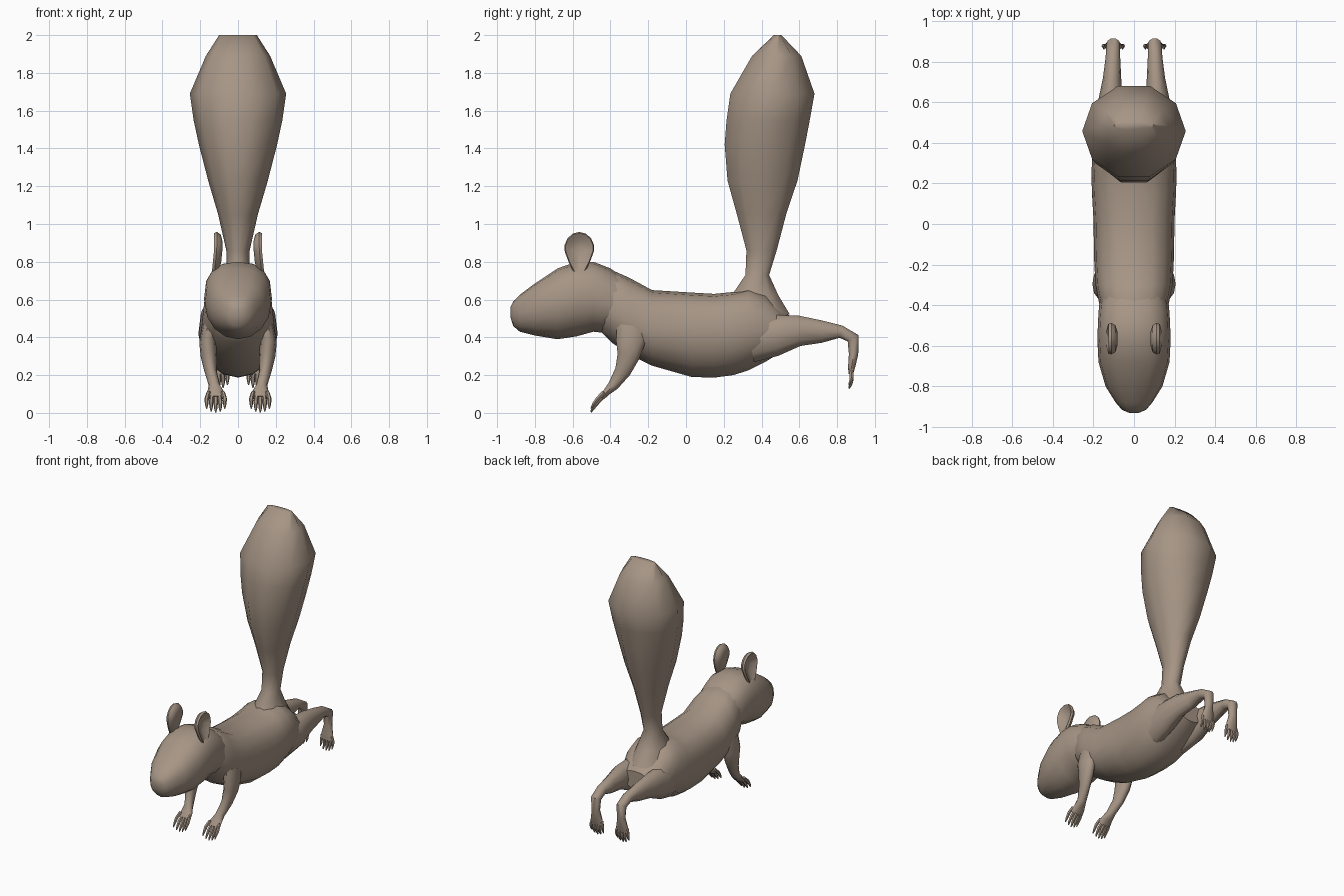
import bpy, bmesh, math
from mathutils import Vector

if "Cube" in bpy.data.objects:
    bpy.data.objects.remove(bpy.data.objects["Cube"])

fur = bpy.data.materials.new("brown fur")
fur.diffuse_color = (0.38, 0.30, 0.235, 1)
fur.use_nodes = True
fur.node_tree.nodes["Principled BSDF"].inputs["Base Color"].default_value = fur.diffuse_color


def loft(name, rings, mirror=False, angle=50):
    """Skin a closed surface through rings of equal point count."""
    bm = bmesh.new()
    vs = [[bm.verts.new(p) for p in r] for r in rings]
    n = len(vs[0])
    for a, b in zip(vs, vs[1:]):
        for i in range(n):
            j = (i + 1) % n
            bm.faces.new((a[i], a[j], b[j], b[i]))
    bm.faces.new(vs[0])
    bm.faces.new(vs[-1])
    bmesh.ops.recalc_face_normals(bm, faces=bm.faces)
    me = bpy.data.meshes.new(name)
    bm.to_mesh(me)
    bm.free()
    me.materials.append(fur)
    ob = bpy.data.objects.new(name, me)
    bpy.context.collection.objects.link(ob)
    if mirror:
        # mirror across the body midline
        ob.modifiers.new("mirror", 'MIRROR').use_mirror_merge = False
    bpy.ops.object.select_all(action='DESELECT')
    ob.select_set(True)
    bpy.context.view_layer.objects.active = ob
    bpy.ops.object.shade_smooth_by_angle(angle=math.radians(angle))
    return ob


def spow(v, e):
    return math.copysign(abs(v) ** e, v)


def trunk_ring(y, bot, top, w, mid, n=16):
    """Upright section: boxy above its widest height, rounded below."""
    zm = bot + (top - bot) * mid
    pts = []
    for i in range(n):
        a = 2 * math.pi * i / n
        c, s = math.cos(a), math.sin(a)
        e = 0.8 if s > 0 else 1.0
        h = (top - zm) if s > 0 else (zm - bot)
        pts.append((w * spow(c, e), y, zm + h * spow(s, e)))
    return pts


def limb_rings(path, n=10):
    """Rings across a path of (x, y, z, half width, half depth)."""
    P = [Vector(p[:3]) for p in path]
    X = Vector((1, 0, 0))
    out = []
    for k, p in enumerate(path):
        t = P[min(k + 1, len(P) - 1)] - P[max(k - 1, 0)]
        v = t.cross(X).normalized()
        out.append([P[k] + X * p[3] * math.cos(2 * math.pi * i / n)
                    + v * p[4] * math.sin(2 * math.pi * i / n) for i in range(n)])
    return out


# head: nose to back of skull (y, bottom, top, half width, widest height)
head = [(-0.93, .51, .56, .025, .5), (-0.915, .46, .59, .06, .5),
        (-0.88, .43, .625, .09, .5), (-0.80, .41, .685, .14, .5),
        (-0.68, .39, .765, .175, .5), (-0.58, .405, .80, .18, .5),
        (-0.49, .43, .80, .178, .5), (-0.40, .42, .765, .172, .45),
        (-0.32, .45, .71, .15, .45)]
loft("head", [trunk_ring(*r) for r in head])

# body: neck to rump
body = [(-0.46, .44, .74, .14, .45), (-0.39, .37, .755, .172, .4),
        (-0.30, .31, .715, .19, .42), (-0.18, .25, .65, .196, .45),
        (0.03, .19, .637, .20, .5), (0.15, .187, .63, .207, .52),
        (0.25, .20, .64, .21, .5), (0.33, .225, .66, .205, .48),
        (0.42, .27, .63, .19, .48), (0.50, .32, .54, .165, .5),
        (0.58, .37, .50, .10, .5)]
loft("body", [trunk_ring(*r) for r in body])

# tail: (z, front y, back y, half width)
tail = [(.52, .20, .55, .13), (.62, .24, .49, .10), (.73, .315, .44, .06),
        (.86, .32, .48, .062), (1.05, .27, .53, .105), (1.23, .22, .59, .158),
        (1.42, .205, .63, .207), (1.55, .215, .655, .235), (1.69, .235, .68, .255),
        (1.89, .35, .61, .17), (2.0, .465, .505, .10)]
loft("tail", [[(w * math.cos(2 * math.pi * i / 10),
                (f + b) / 2 + (b - f) / 1.9 * math.sin(2 * math.pi * i / 10), z)
               for i in range(10)] for z, f, b, w in tail])

# front legs with palms
loft("front_leg", limb_rings([
    (.145, -.28, .46, .045, .09), (.16, -.295, .37, .045, .08),
    (.155, -.305, .30, .043, .062), (.145, -.335, .22, .033, .045),
    (.125, -.385, .145, .03, .03), (.118, -.42, .11, .045, .02),
    (.118, -.445, .08, .048, .014)]), True)

# hind legs stretched back, feet hanging down
loft("hind_leg", limb_rings([
    (.10, .34, .39, .08, .13), (.115, .47, .41, .08, .115),
    (.118, .60, .435, .06, .085), (.108, .72, .43, .045, .062),
    (.104, .82, .43, .036, .035), (.102, .885, .395, .034, .035),
    (.102, .887, .31, .029, .026), (.102, .877, .245, .046, .02),
    (.102, .872, .205, .048, .013)]), True)

# toes: splayed, slightly bent, the middle ones longer
for k in range(5):
    s = (k - 2) / 2
    drop = 0.02 * s * s
    x, x1 = .118 + .038 * s, .118 + .048 * s
    loft("front_toe", limb_rings([
        (x, -.435, .09 + drop, .011, .011), (x1, -.468, .055 + drop, .012, .012),
        (x1, -.49, .025 + drop, .009, .009), (x1, -.503, .003 + drop, .003, .004)], 6), True)
    x, x1 = .102 + .038 * s, .102 + .046 * s
    loft("hind_toe", limb_rings([
        (x, .873, .215 + drop, .011, .011), (x1, .877, .175 + drop, .012, .012),
        (x1, .872, .15 + drop, .009, .009), (x1, .862, .128 + drop, .003, .004)], 6), True)


# ears: cupped shells with a rim, drawn down to a point at the root
def ear_ring(scale, dx, n=14):
    pts = []
    for i in range(n):
        a = 2 * math.pi * i / n + math.pi / 2
        c, s = math.cos(a), math.sin(a)
        z = .09 * s if s > 0 else .155 * abs(s) ** 1.6 * -1
        y = .08 * c * (1 if s > 0 else 1 - .3 * s * s)
        pts.append((.112 + dx + .05 * max(0, -z * scale) * 2,
                    -.565 + y * scale, .868 + z * scale))
    return pts


loft("ear", [ear_ring(.45, -.03), ear_ring(.85, -.02), ear_ring(1, 0),
             ear_ring(.93, .014), ear_ring(.72, .004), ear_ring(.35, -.014)], True)
